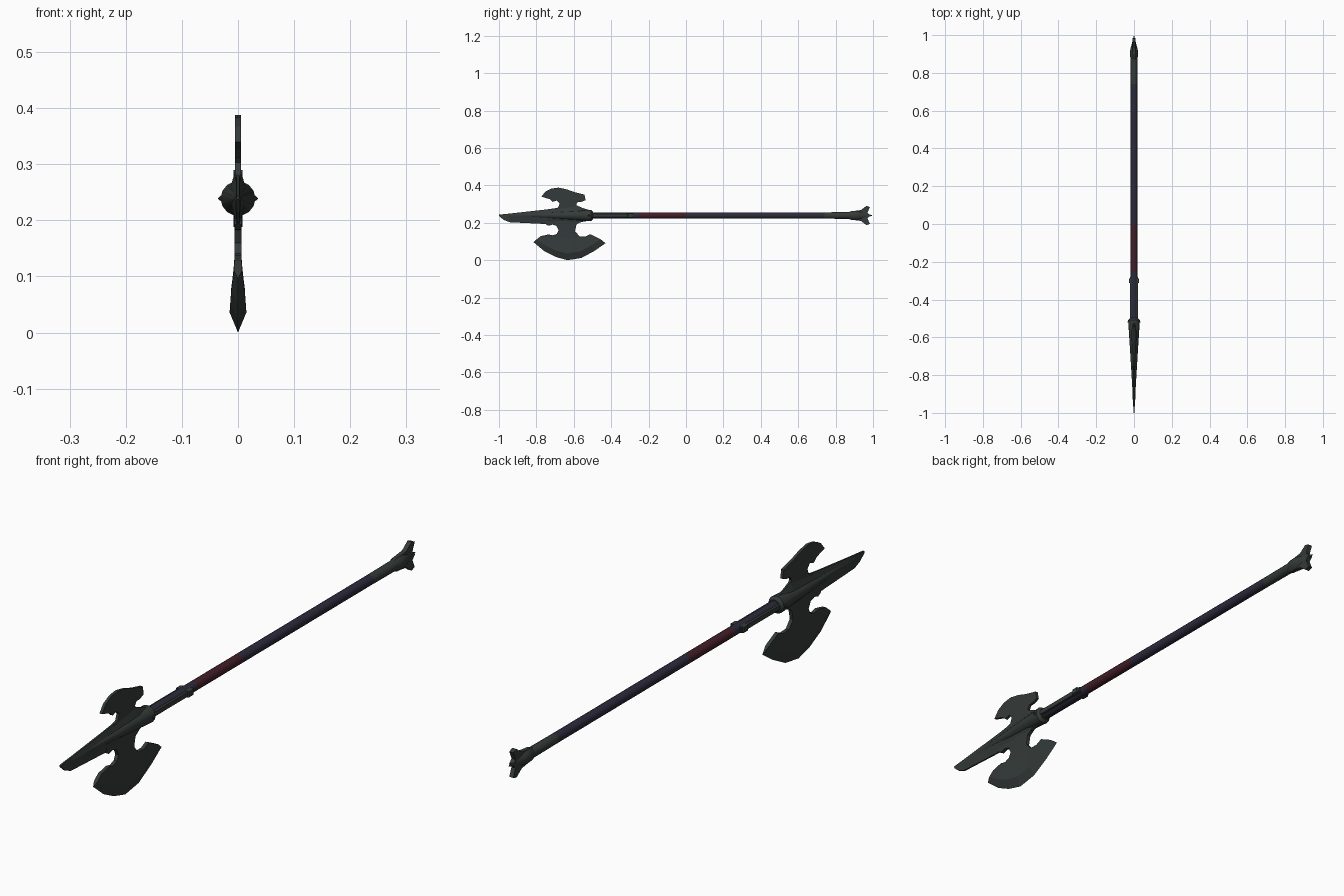
import bpy, bmesh, math

if "Cube" in bpy.data.objects:
    bpy.data.objects.remove(bpy.data.objects["Cube"])

AXIS_Z = 0.239


def material(name, rgb):
    m = bpy.data.materials.new(name)
    m.diffuse_color = (*rgb, 1.0)
    m.use_nodes = True
    m.node_tree.nodes["Principled BSDF"].inputs["Base Color"].default_value = m.diffuse_color
    return m


STEEL = material("dark_green_steel", (0.034, 0.043, 0.041))
WOOD = material("dark_violet_shaft", (0.025, 0.023, 0.043))
GRIP = material("dark_red_grip", (0.055, 0.013, 0.021))


def finish(name, bm, mat, smooth=False):
    bmesh.ops.remove_doubles(bm, verts=bm.verts, dist=0.0002)
    bmesh.ops.recalc_face_normals(bm, faces=bm.faces)
    me = bpy.data.meshes.new(name)
    bm.to_mesh(me)
    bm.free()
    me.materials.append(mat)
    ob = bpy.data.objects.new(name, me)
    bpy.context.collection.objects.link(ob)
    if smooth:
        bpy.ops.object.select_all(action='DESELECT')
        ob.select_set(True)
        bpy.context.view_layer.objects.active = ob
        bpy.ops.object.shade_smooth_by_angle(angle=math.radians(35))
    return ob


def lathe(name, profile, mat, sides=14, flat_x=1.0):
    """Turned part along y; profile is (y, radius)."""
    bm = bmesh.new()
    rings = []
    for y, r in profile:
        r = max(r, 0.00001)
        rings.append([bm.verts.new((flat_x * r * math.cos(2 * math.pi * i / sides), y,
                                    AXIS_Z + r * math.sin(2 * math.pi * i / sides)))
                      for i in range(sides)])
    for a, b in zip(rings, rings[1:]):
        for i in range(sides):
            j = (i + 1) % sides
            bm.faces.new((a[i], a[j], b[j], b[i]))
    bm.faces.new(rings[0])
    bm.faces.new(rings[-1])
    return finish(name, bm, mat, True)


def plate(name, outline, half, mat):
    """Flat plate in the y-z plane, half thickness along x."""
    bm = bmesh.new()
    face = bm.faces.new([bm.verts.new((-half, y, z)) for y, z in outline])
    new = bmesh.ops.extrude_face_region(bm, geom=[face])["geom"]
    for v in new:
        if isinstance(v, bmesh.types.BMVert):
            v.co.x = half
    if not any(f.calc_center_median().x < -half * 0.9 for f in bm.faces):
        bm.faces.new([v for v in bm.verts if v.co.x < 0])
    bmesh.ops.triangulate(bm, faces=[f for f in bm.faces if len(f.verts) > 4])
    return finish(name, bm, mat)


def blade(name, rows, mat):
    """Two mirrored skins over rows of (y, z, half thickness), closed at the rim."""
    bm = bmesh.new()
    skin = [[[bm.verts.new((s * h, y, z)) for y, z, h in row] for row in rows] for s in (1, -1)]
    n, m = len(rows), len(rows[0])
    for g in skin:
        for i in range(n - 1):
            for j in range(m - 1):
                bm.faces.new((g[i][j], g[i + 1][j], g[i + 1][j + 1], g[i][j + 1]))
    rim = ([(0, j) for j in range(m)] + [(i, m - 1) for i in range(1, n)]
           + [(n - 1, j) for j in range(m - 2, -1, -1)] + [(i, 0) for i in range(n - 2, 0, -1)])
    for (a, b), (c, d) in zip(rim, rim[1:] + rim[:1]):
        bm.faces.new((skin[0][a][b], skin[0][c][d], skin[1][c][d], skin[1][a][b]))
    return finish(name, bm, mat)


# Shaft in coloured lengths
R = 0.0175
lathe("shaft_neck", [(-0.51, R), (-0.25, R)], WOOD)
lathe("shaft_red_grip", [(-0.25, R), (0.0, R)], GRIP)
lathe("shaft_main", [(0.0, R), (0.74, R)], WOOD)
lathe("shaft_end_sleeve", [(0.74, R), (0.88, R + 0.001)], STEEL)

# Socket running into the spear point
lathe("head_socket", [(-0.97, 0), (-0.9, 0.007), (-0.70, 0.019), (-0.525, 0.030),
                      (-0.508, 0.031), (-0.498, 0.021)], STEEL)

# Spear blade: top edge, central ridge, bottom edge
stations = [(-1.0, 0.243, 0.237, 0.002), (-0.976, 0.246, 0.216, 0.003), (-0.944, 0.249, 0.203, 0.006),
            (-0.74, 0.272, 0.193, 0.014), (-0.586, 0.294, 0.195, 0.020), (-0.553, 0.279, 0.205, 0.020),
            (-0.51, 0.266, 0.212, 0.018)]
blade("spear_blade", [[(y, t, 0.003) for y, t, b, h in stations],
                      [(y, (t + b) / 2 if y < -0.97 else AXIS_Z, h) for y, t, b, h in stations],
                      [(y, b, 0.003) for y, t, b, h in stations]], STEEL)

# Large lower axe: neck plate with round notches, then the bevelled edge
plate("axe_neck", [(-0.74, 0.235), (-0.751, 0.193), (-0.735, 0.184), (-0.714, 0.19), (-0.692, 0.183),
                   (-0.681, 0.16), (-0.690, 0.141), (-0.712, 0.133), (-0.735, 0.138), (-0.778, 0.128),
                   (-0.735, 0.119), (-0.634, 0.116), (-0.55, 0.117), (-0.511, 0.139), (-0.535, 0.127),
                   (-0.57, 0.128), (-0.593, 0.155), (-0.586, 0.19), (-0.56, 0.208), (-0.515, 0.214),
                   (-0.515, 0.235)], 0.0065, STEEL)
inner = [(-0.778, 0.128), (-0.735, 0.122), (-0.69, 0.119), (-0.634, 0.118), (-0.585, 0.118),
         (-0.55, 0.121), (-0.511, 0.139)]
ridge = [(-0.80, 0.110), (-0.746, 0.075), (-0.693, 0.05), (-0.634, 0.036), (-0.564, 0.047),
         (-0.505, 0.08), (-0.457, 0.112)]
edge = [(-0.815, 0.096), (-0.757, 0.048), (-0.698, 0.018), (-0.634, 0.0), (-0.559, 0.012),
        (-0.489, 0.050), (-0.430, 0.091)]
swell = [0.007, 0.012, 0.014, 0.015, 0.014, 0.012, 0.007]
blade("axe_edge", [[(y, z, 0.0065) for y, z in inner],
                   [(y, z, h) for (y, z), h in zip(ridge, swell)],
                   [(y, z, 0.0) for y, z in edge]], STEEL)

# Small upper hook blade
plate("hook_blade", [(-0.773, 0.340), (-0.751, 0.367), (-0.719, 0.383), (-0.682, 0.388), (-0.639, 0.379),
                     (-0.596, 0.364), (-0.543, 0.351), (-0.537, 0.321), (-0.560, 0.312), (-0.578, 0.312),
                     (-0.587, 0.298), (-0.575, 0.280), (-0.60, 0.25), (-0.70, 0.25), (-0.71, 0.274),
                     (-0.684, 0.281), (-0.676, 0.303), (-0.690, 0.319), (-0.712, 0.312),
                     (-0.728, 0.326)], 0.005, STEEL)

# Side studs, langets and their end lugs, mirrored across x
for side, label in ((1, "right"), (-1, "left")):
    bm = bmesh.new()
    bmesh.ops.create_cone(bm, cap_ends=True, segments=6, radius1=0.013, radius2=0.0, depth=0.014)
    for v in bm.verts:
        v.co = (side * (0.029 + v.co.z), -0.518 + v.co.x, AXIS_Z + v.co.y)
    finish("stud_" + label, bm, STEEL)
    for part, y0, y1, x1, hz in (("langet", -0.51, -0.28, 0.021, 0.011),
                                 ("langet_lug", -0.315, -0.285, 0.026, 0.013)):
        bm = bmesh.new()
        bmesh.ops.create_cube(bm, size=1.0)
        for v in bm.verts:
            outer = v.co.x > 0
            k = 0.75 if outer else 1.0
            v.co = (side * (x1 if outer else 0.008), (y0 + y1) / 2 + v.co.y * (y1 - y0) * (k if part == "langet_lug" else 1),
                    AXIS_Z + v.co.z * 2 * hz * k)
        finish(part + "_" + label, bm, STEEL)

# Pommel: cup with a tapering centre spike and two flared fins
lathe("pommel_core", [(0.865, R), (0.885, 0.025), (0.91, 0.027), (0.93, 0.022), (1.0, 0)],
      STEEL, sides=10, flat_x=0.82)
fin = [(0.90, 0.0), (0.90, 0.024), (0.935, 0.029), (0.965, 0.051), (0.983, 0.045), (0.970, 0.015), (0.985, 0.0)]
for s, label in ((1, "upper"), (-1, "lower")):
    plate("pommel_fin_" + label, [(y, AXIS_Z + s * z) for y, z in fin], 0.008, STEEL)
